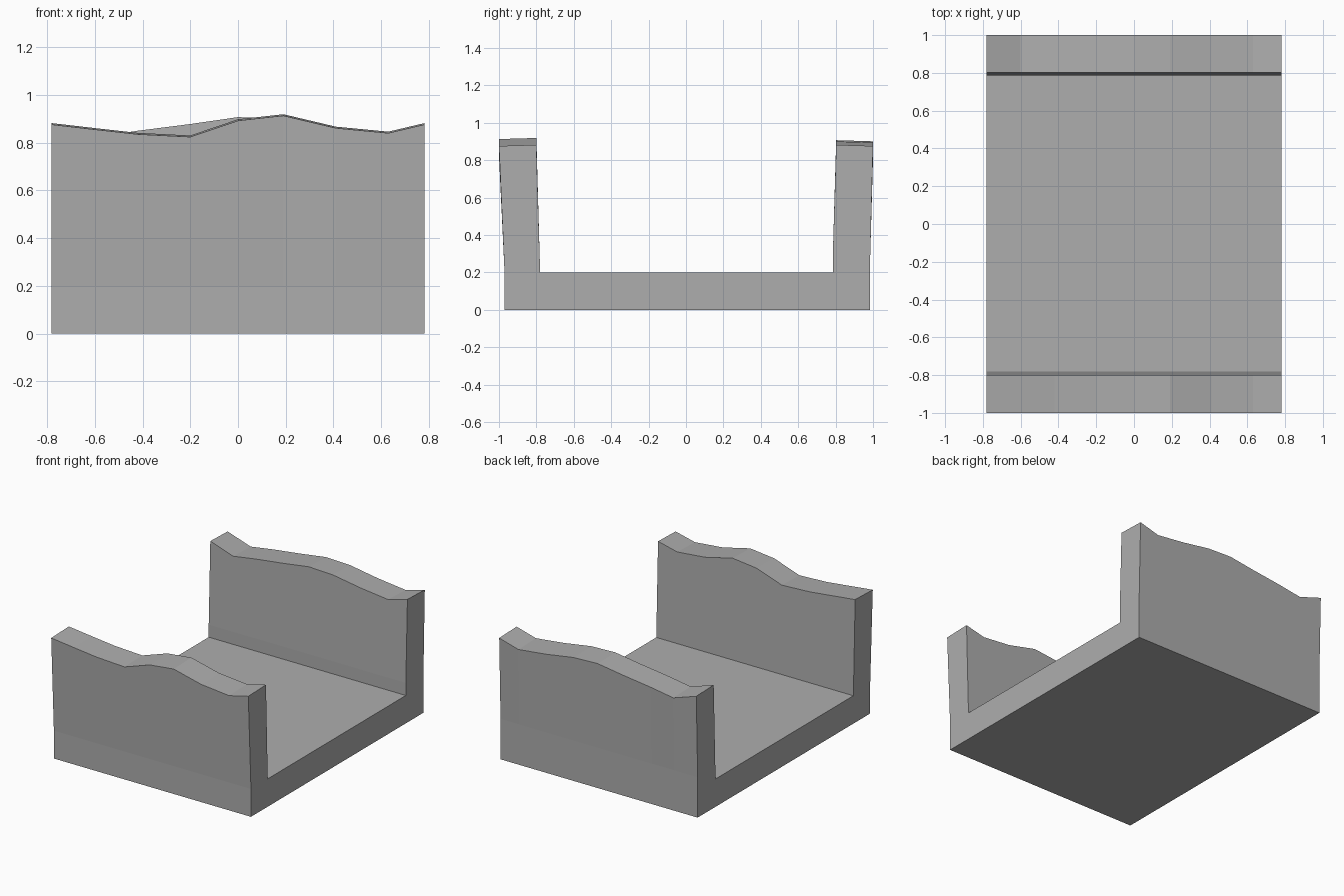
import bpy
import bmesh

cube = bpy.data.objects.get("Cube")
if cube:
    bpy.data.objects.remove(cube, do_unlink=True)

# One stone grey for the whole body
grey = bpy.data.materials.new("plain_grey")
grey.use_nodes = True
colour = (0.42, 0.42, 0.42, 1)
grey.diffuse_color = colour
grey.node_tree.nodes["Principled BSDF"].inputs["Base Color"].default_value = colour

# Wavy wall tops: position along the channel, front wall height, back wall height
STATIONS = [
    (-0.782, 0.882, 0.882),
    (-0.60, 0.861, 0.822),
    (-0.42, 0.841, 0.850),
    (-0.20, 0.830, 0.878),
    (0.00, 0.898, 0.907),
    (0.19, 0.919, 0.900),
    (0.41, 0.867, 0.865),
    (0.63, 0.846, 0.840),
    (0.782, 0.882, 0.882),
]
FLOOR = 0.2    # floor thickness
CREASE = 0.29  # height where the back wall starts to lean
DROP = 0.006   # fall of each wall top towards the outside


def section(front, back):
    """Channel cross-section as (y, z) points, from the front foot around."""
    return [
        (-0.97, 0), (-0.97, FLOOR), (-1, front - DROP),
        (-0.80, front), (-0.78, FLOOR),
        (0.785, FLOOR), (0.785, CREASE), (0.803, back),
        (1, back - DROP), (0.985, CREASE), (0.985, 0),
    ]


# Channel body: sections joined along its length, capped at both ends
bm = bmesh.new()
rings = [[bm.verts.new((x, y, z)) for y, z in section(front, back)]
         for x, front, back in STATIONS]
for a, b in zip(rings, rings[1:]):
    for i in range(len(a)):
        j = (i + 1) % len(a)
        bm.faces.new((a[i], a[j], b[j], b[i]))
bm.faces.new(rings[0])
bm.faces.new(rings[-1])
bmesh.ops.recalc_face_normals(bm, faces=bm.faces[:])

mesh = bpy.data.meshes.new("channel_body")
bm.to_mesh(mesh)
bm.free()
mesh.materials.append(grey)
body = bpy.data.objects.new("channel_body", mesh)
bpy.context.collection.objects.link(body)
